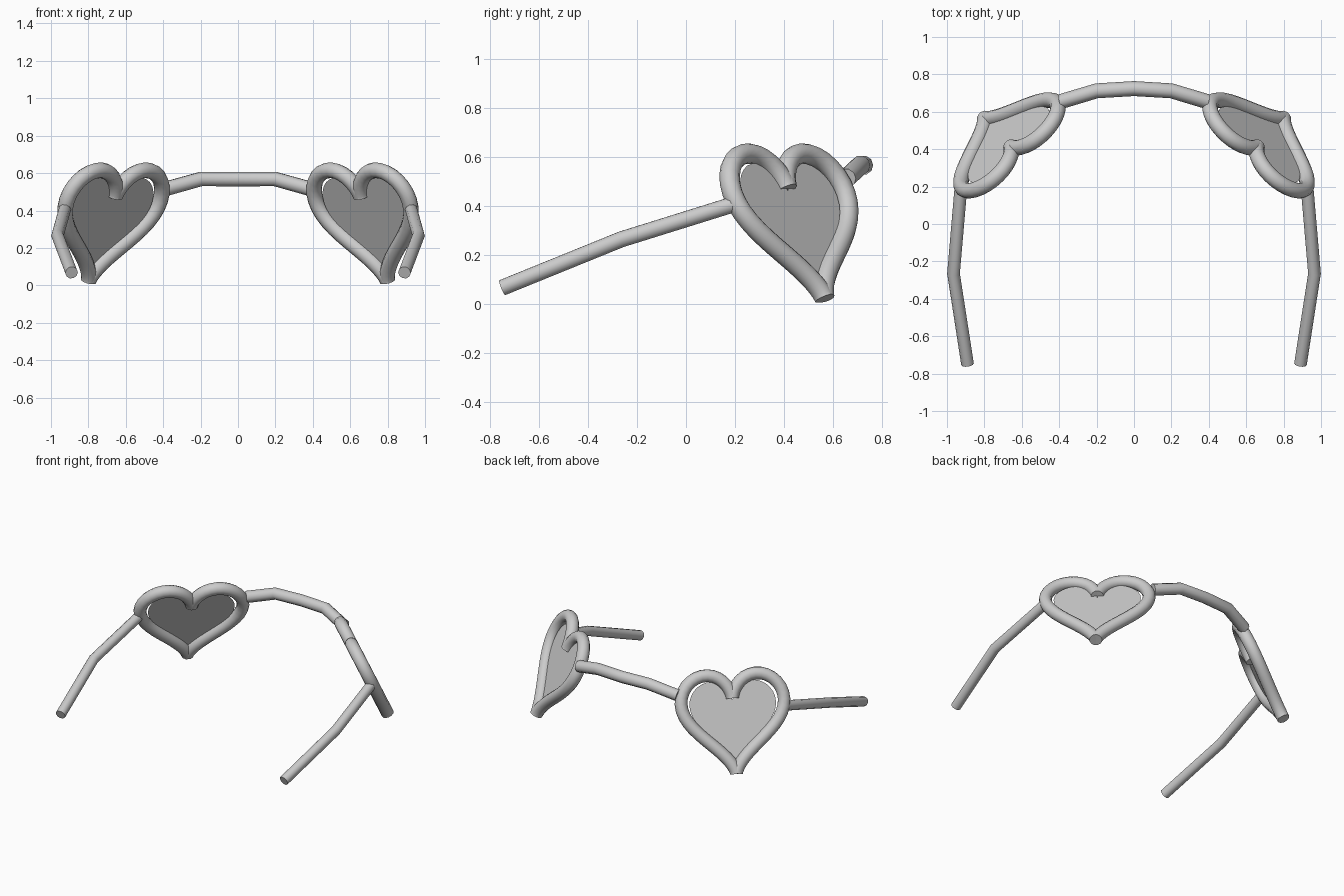
import bpy, math
from mathutils import Vector

if "Cube" in bpy.data.objects:
    bpy.data.objects.remove(bpy.data.objects["Cube"])

# Tilted plane of one heart: lobe-top point, sideways axis, downward axis
TOP = Vector((0.615, 0.365, 0.615))
SIDE = Vector((0.735, -0.677, 0))
DOWN = Vector((0.284, 0.308, -0.908))
WIDTH, HEIGHT = 0.34 / 16, 0.0225


def heart_point(t, scale=1.0):
    x = 16 * math.sin(t) ** 3 * scale
    y = (13 * math.cos(t) - 5 * math.cos(2 * t) - 2 * math.cos(3 * t) - math.cos(4 * t)) * scale
    return TOP + SIDE * (x * WIDTH) + DOWN * ((11.9 - y) * HEIGHT)


def flip(p, sign):
    return Vector((p[0] * sign, p[1], p[2]))


def tube(name, paths, radius, res):
    curve = bpy.data.curves.new(name, 'CURVE')
    curve.dimensions = '3D'
    curve.bevel_depth = radius
    curve.bevel_resolution = res
    curve.use_fill_caps = True
    for path in paths:
        spline = curve.splines.new('POLY')
        spline.points.add(len(path) - 1)
        for pt, co in zip(spline.points, path):
            pt.co = (*co, 1)
    obj = bpy.data.objects.new(name, curve)
    bpy.context.collection.objects.link(obj)
    bpy.ops.object.select_all(action='DESELECT')
    obj.select_set(True)
    bpy.context.view_layer.objects.active = obj
    bpy.ops.object.convert(target='MESH')
    bpy.ops.object.shade_smooth_by_angle(angle=math.radians(50))


N = 32
for label, s in (("right", 1), ("left", -1)):
    # Heart rim: two half outlines meeting at the notch and the tip
    halves = [[flip(heart_point(d * math.pi * i / N), s) for i in range(N + 1)] for d in (1, -1)]
    tube(label + "_heart_rim", halves, 0.042, 4)

    # Flat heart lens, slightly smaller than the rim
    pts = [flip(heart_point(2 * math.pi * i / (2 * N), 0.84), s) for i in range(2 * N)]
    mesh = bpy.data.meshes.new(label + "_lens")
    mesh.from_pydata(pts, [], [list(range(2 * N))])
    bpy.context.collection.objects.link(bpy.data.objects.new(label + "_lens", mesh))

    # Temple arm with one bend
    arm = [(0.925, 0.2, 0.41), (0.965, -0.265, 0.265), (0.89, -0.75, 0.068)]
    tube(label + "_arm", [[flip(p, s) for p in arm]], 0.034, 3)

# Arched bridge
half = [(0.39, 0.655, 0.515), (0.2, 0.712, 0.568)]
tube("bridge", [[flip(p, -1) for p in half] + [Vector((0, 0.724, 0.568))] + half[::-1]], 0.04, 3)
